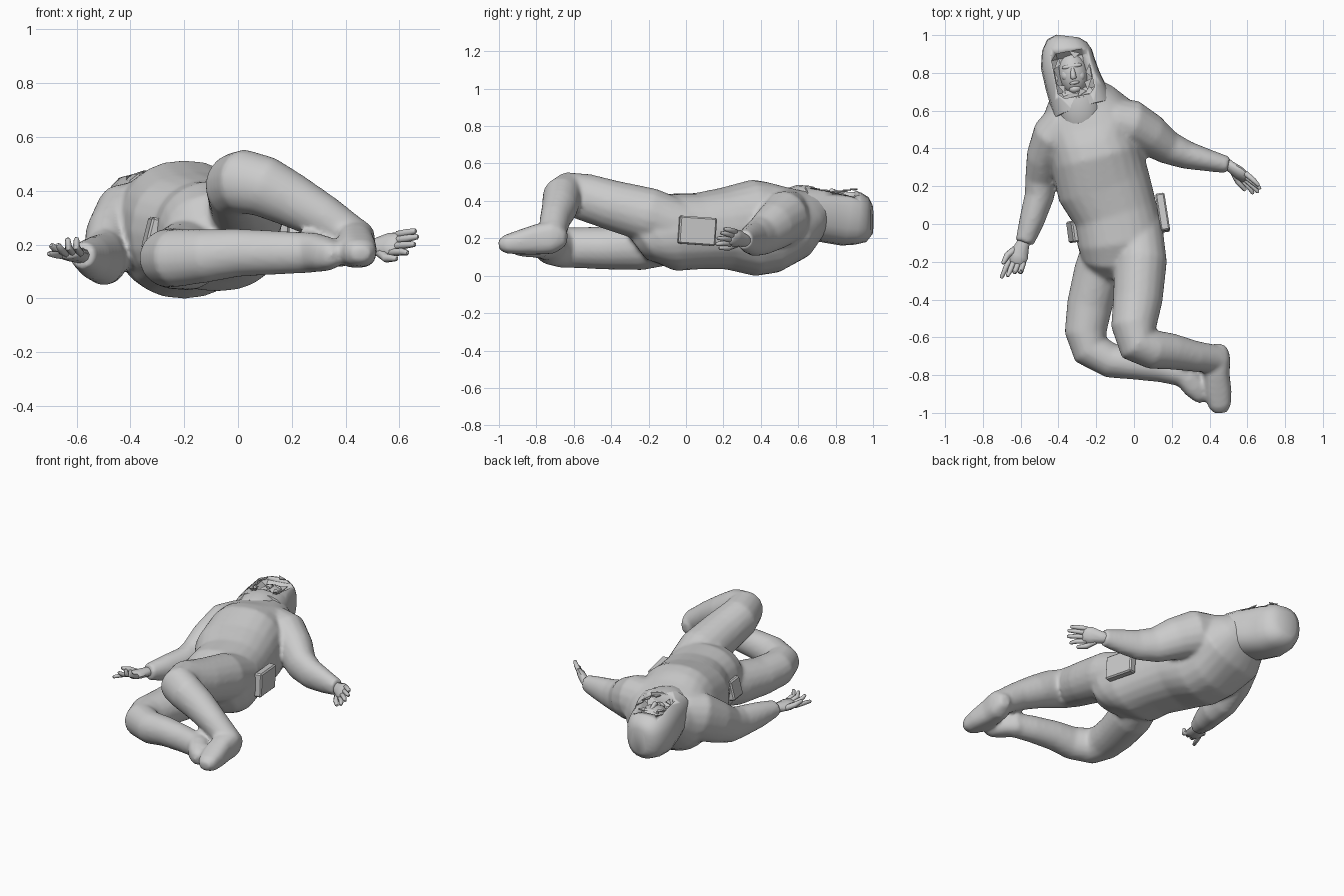
import bpy, bmesh, random
from math import cos, sin, pi, radians
from mathutils import Vector as V

if "Cube" in bpy.data.objects:
    bpy.data.objects.remove(bpy.data.objects["Cube"])

X, Y, Z = V((1, 0, 0)), V((0, 1, 0)), V((0, 0, 1))


def select(obs):
    bpy.ops.object.select_all(action='DESELECT')
    for ob in obs:
        ob.select_set(True)
    bpy.context.view_layer.objects.active = obs[0]


def finish(name, bm, angle=50):
    bmesh.ops.recalc_face_normals(bm, faces=bm.faces)
    me = bpy.data.meshes.new(name)
    bm.to_mesh(me)
    bm.free()
    ob = bpy.data.objects.new(name, me)
    bpy.context.collection.objects.link(ob)
    select([ob])
    bpy.ops.object.shade_smooth_by_angle(angle=radians(angle))
    return ob


def loft(name, rings, ref=Z, sides=16, power=2.0, dome=0.0):
    """Skin rings of (x, y, z, radius along ref, radius across)."""
    rs = [(V(r[:3]), r[3], r[4] if len(r) > 4 else r[3]) for r in rings]
    if dome:
        (p0, a0, b0), (p1, a1, b1) = rs[0], rs[-1]
        d0, d1 = (p0 - rs[1][0]).normalized(), (p1 - rs[-2][0]).normalized()
        rs = ([(p0 + d0 * dome * b0, a0 * .55, b0 * .55)] + rs
              + [(p1 + d1 * dome * b1, a1 * .55, b1 * .55)])
    bm = bmesh.new()
    loops = []
    for i, (p, ra, rb) in enumerate(rs):
        t = V()
        if i:
            t += (p - rs[i - 1][0]).normalized()
        if i < len(rs) - 1:
            t += (rs[i + 1][0] - p).normalized()
        t.normalize()
        a = (ref - t * ref.dot(t)).normalized()
        b = t.cross(a)
        loop = []
        for k in range(sides):
            c, s = cos(2 * pi * k / sides), sin(2 * pi * k / sides)
            c, s = (abs(v) ** (2 / power) * (1 if v > 0 else -1) for v in (c, s))
            loop.append(bm.verts.new(p + a * ra * c + b * rb * s))
        loops.append(loop)
    for l0, l1 in zip(loops, loops[1:]):
        for k in range(sides):
            n = (k + 1) % sides
            bm.faces.new((l0[k], l0[n], l1[n], l1[k]))
    bm.faces.new(loops[0])
    bm.faces.new(loops[-1][::-1])
    return finish(name, bm)


def box(name, loc, size, rot=(0, 0, 0), bevel=0.008):
    bm = bmesh.new()
    bmesh.ops.create_cube(bm, size=1)
    bmesh.ops.scale(bm, vec=size, verts=bm.verts)
    bmesh.ops.bevel(bm, geom=bm.edges[:], offset=bevel, segments=1, affect='EDGES')
    ob = finish(name, bm, 30)
    ob.location, ob.rotation_euler = loc, [radians(r) for r in rot]
    return ob


def ball(name, loc, size):
    bm = bmesh.new()
    bmesh.ops.create_uvsphere(bm, u_segments=16, v_segments=10, radius=1)
    bmesh.ops.scale(bm, vec=size, verts=bm.verts)
    ob = finish(name, bm)
    ob.location = loc
    ob.rotation_euler.z = radians(10)
    return ob


def hand(name, wrist, knuckle, spread, curl, bends):
    w, k, s, c = V(wrist), V(knuckle), V(spread).normalized(), V(curl)
    d = (k - w).normalized()
    m = w.lerp(k, .6)
    loft(name + "_palm", [(*(w - d * .05), .032, .03), (*w, .036, .028),
                          (*m, .052, .026), (*k, .048, .02)], s, 10, dome=.5)
    for i, bend in enumerate(bends):
        off = (i - 1.5) * .025
        p = k + s * off - d * .01
        ln = .12 - .012 * abs(i - 1.2)
        q = p + d * ln * .5 + c * bend * .4 + s * off * .1
        e = p + d * (ln - bend) + c * bend + s * off * .2
        loft(f"{name}_finger_{i}", [(*p, .015), (*q, .014), (*e, .01)], s, 8, dome=.6)
    p = w.lerp(k, .35) - s * .03
    loft(name + "_thumb", [(*p, .019), (*(p + d * .04 - s * .025 + c * .02), .017),
                           (*(p + d * .085 - s * .03 + c * .035), .011)], c, 8, dome=.6)


# Torso of the suit, lying on its back: rings run from neck to crotch
suit = [loft("suit", [(-.285, .73, .38, .11, .08), (-.275, .67, .34, .18, .135),
                      (-.25, .58, .29, .25, .2), (-.225, .46, .26, .24, .245),
                      (-.20, .36, .256, .245, .258), (-.16, .2, .252, .25, .218),
                      (-.10, .06, .238, .225, .204), (-.07, -.08, .232, .232, .208),
                      (-.06, -.16, .215, .22, .188), (-.06, -.22, .18, .19, .14),
                      (-.06, -.26, .15, .12, .08)], X, 24, 2.3)]

# Raised leg and lower leg, both knees bent to the same side
suit += [
    loft("raised_leg", [(.02, .0, .25, .14, .13), (.035, -.2, .325, .146, .14),
                        (.02, -.4, .378, .134, .132), (0, -.54, .42, .127, .122),
                        (.02, -.635, .435, .119, .112), (.1, -.665, .415, .114, .104),
                        (.2, -.675, .365, .101, .096), (.32, -.7, .3, .085, .082),
                        (.43, -.715, .225, .075, .075)], Z, 18, dome=.5),
    loft("flat_leg", [(-.14, -.08, .2, .14, .12), (-.19, -.25, .16, .132, .128),
                      (-.235, -.43, .148, .115, .121), (-.255, -.57, .15, .11, .113),
                      (-.23, -.665, .15, .108, .104), (-.12, -.725, .158, .1, .092),
                      (0, -.74, .17, .09, .084), (.15, -.765, .17, .082, .074),
                      (.28, -.8, .17, .075, .066)], Z, 18, dome=.4),
    loft("raised_foot", [(.45, -.67, .2, .065, .055), (.442, -.71, .205, .088, .07),
                         (.436, -.79, .195, .083, .07), (.445, -.89, .178, .066, .072),
                         (.455, -.965, .168, .05, .06)], Z, 16, 2.6, dome=.6),
    loft("flat_foot", [(.24, -.77, .17, .073, .06), (.29, -.82, .17, .073, .067),
                       (.325, -.87, .165, .065, .062), (.355, -.915, .16, .05, .043)],
         Z, 16, 2.4, dome=.6)]

# Arms
suit += [
    loft("spread_arm", [(-.12, .55, .32, .14, .12), (-.02, .53, .31, .145, .13),
                        (.08, .475, .265, .13, .112), (.18, .405, .215, .108, .09),
                        (.28, .365, .197, .094, .075), (.4, .335, .192, .074, .058),
                        (.5, .312, .19, .052, .045)], Z, 16),
    loft("near_arm", [(-.36, .55, .30, .14, .11), (-.425, .47, .28, .15, .115),
                      (-.475, .36, .215, .13, .094), (-.492, .24, .155, .108, .084),
                      (-.50, .15, .145, .098, .079), (-.54, .02, .15, .08, .068),
                      (-.58, -.1, .16, .05, .05)], Z, 16)]

# Fuse body, limbs and boots into one soft suit
select(suit)
bpy.ops.object.join()
body = suit[0]
remesh = body.modifiers.new("fuse", 'REMESH')
remesh.mode, remesh.voxel_size, remesh.use_smooth_shade = 'VOXEL', .012, True
soft = body.modifiers.new("soften", 'SMOOTH')
soft.factor, soft.iterations = .5, 8

hand("spread_hand", (.51, .305, .19), (.59, .245, .205), (.3, .4, .87), (0, -.8, -.2),
     (.03, .02, .01, .02))
hand("near_hand", (-.59, -.11, .16), (-.625, -.205, .165), (1, -.3, .1), (-.1, 0, 1),
     (.0, .03, .05, .05))

# Hood with an opening over the face
hood = loft("hood", [(-.27, .6, .35, .16, .13), (-.295, .68, .335, .157, .145),
                     (-.325, .76, .325, .15, .15), (-.35, .85, .315, .145, .155),
                     (-.355, .92, .305, .132, .14), (-.355, .97, .3, .105, .12),
                     (-.352, .995, .3, .06, .08)], X, 20, 2.5)
cutter = box("face_opening", (-.323, .795, .48), (.195, .24, .17), (0, 0, 11), .03)
cutter.hide_render = True
cutter.hide_set(True)
mod = hood.modifiers.new("opening", 'BOOLEAN')
mod.object, mod.operation, mod.solver = cutter, 'DIFFERENCE', 'EXACT'
loft("collar", [(-.28, .56, .38, .11, .09), (-.285, .61, .395, .12, .092),
                (-.293, .67, .395, .115, .085)], X, 16, dome=.3)

# Face inside the hood
ball("face", (-.322, .795, .37), (.078, .115, .075))
ball("brow", (-.328, .835, .425), (.055, .014, .016))
ball("chin", (-.312, .715, .41), (.032, .022, .025))
ball("mouth", (-.315, .748, .437), (.027, .009, .01))
loft("nose", [(-.326, .83, .43, .01), (-.322, .79, .45, .014), (-.32, .775, .45, .017)],
     X, 8, dome=.5)
for side in (-1, 1):
    ball("cheek", (-.322 + side * .038, .785, .413), (.025, .03, .022))

# Broken visor splinters left around the opening
random.seed(4)
bm = bmesh.new()
for i in (0, 2, 4, 5, 6, 8, 9):
    a = 2 * pi * i / 10
    pts = []
    for da, r in ((-.3, 1), (.3, 1), (random.uniform(-.1, .1), random.uniform(.65, .85))):
        x, y = .098 * r * cos(a + da), .122 * r * sin(a + da)
        pts.append(V((-.323 + x - .19 * y, .795 + y + .19 * x, .46 - 1.8 * x * x)))
    low = [bm.verts.new(p) for p in pts]
    top = [bm.verts.new(p + Z * .006) for p in pts]
    bm.faces.new(low[::-1])
    bm.faces.new(top)
    for k in range(3):
        n = (k + 1) % 3
        bm.faces.new((low[k], low[n], top[n], top[k]))
finish("visor_splinters", bm, 20)

# Hip pouches
box("large_pouch", (.152, .06, .24), (.05, .2, .15), (-4, 0, 9))
box("small_pouch", (-.318, -.04, .24), (.045, .115, .12), (0, 14, 8))
